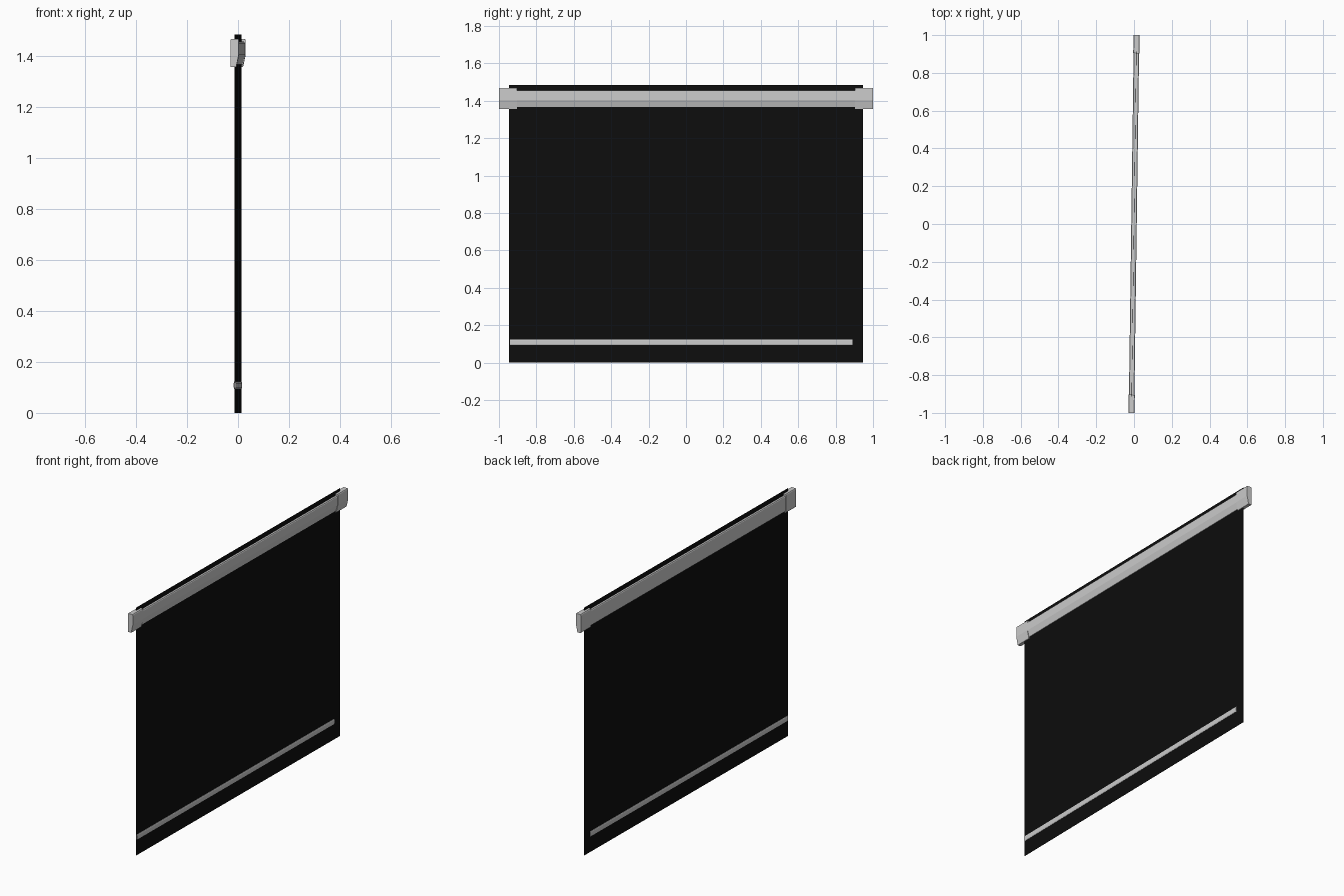
import bpy, bmesh, math

if "Cube" in bpy.data.objects:
    bpy.data.objects.remove(bpy.data.objects["Cube"])

YAW = -0.0136  # the whole screen is turned very slightly about z


def extrude_profile(name, pts, y0, y1, colour=None):
    """Extrude an (x, z) outline along y, then apply the small turn."""
    bm = bmesh.new()
    face = bm.faces.new([bm.verts.new((x, y0, z)) for x, z in pts])
    ext = bmesh.ops.extrude_face_region(bm, geom=[face])
    verts = [g for g in ext["geom"] if isinstance(g, bmesh.types.BMVert)]
    bmesh.ops.translate(bm, verts=verts, vec=(0, y1 - y0, 0))
    bmesh.ops.recalc_face_normals(bm, faces=bm.faces)
    mesh = bpy.data.meshes.new(name)
    bm.to_mesh(mesh)
    bm.free()
    obj = bpy.data.objects.new(name, mesh)
    bpy.context.collection.objects.link(obj)
    obj.rotation_euler.z = YAW
    if colour:
        mat = bpy.data.materials.new(name + "_colour")
        mat.diffuse_color = colour
        mat.use_nodes = True
        mat.node_tree.nodes["Principled BSDF"].inputs["Base Color"].default_value = mat.diffuse_color
        mesh.materials.append(mat)
    return obj


# Thin black screen sheet
t = 0.0005
extrude_profile("screen_sheet", [(-t, 0), (t, 0), (t, 1.484), (-t, 1.484)],
                -0.946, 0.946, (0.004, 0.004, 0.004, 1))

# Housing: flat back, front sloping inwards below the middle
housing = [(-0.0145, 1.366), (0.004, 1.366), (0.0145, 1.404),
           (0.0145, 1.451), (0.012, 1.456), (-0.012, 1.456), (-0.0145, 1.451)]
extrude_profile("housing", housing, -0.91, 0.91)

# Slightly larger end caps
cap = [(-0.0165, 1.359), (-0.014, 1.356), (0.006, 1.356), (0.0165, 1.404),
       (0.0165, 1.462), (0.014, 1.467), (-0.014, 1.467), (-0.0165, 1.462)]
for side, y0, y1 in (("front", -1, -0.904), ("back", 0.904, 1)):
    extrude_profile(side + "_end_cap", cap, y0, y1)

# Bottom weight bar, chamfered on both faces
bar = [(-0.002, 0.093), (0.002, 0.093), (0.004, 0.100), (0.004, 0.117),
       (0.002, 0.124), (-0.002, 0.124), (-0.004, 0.117), (-0.004, 0.100)]
extrude_profile("weight_bar", bar, -0.941, 0.890)
